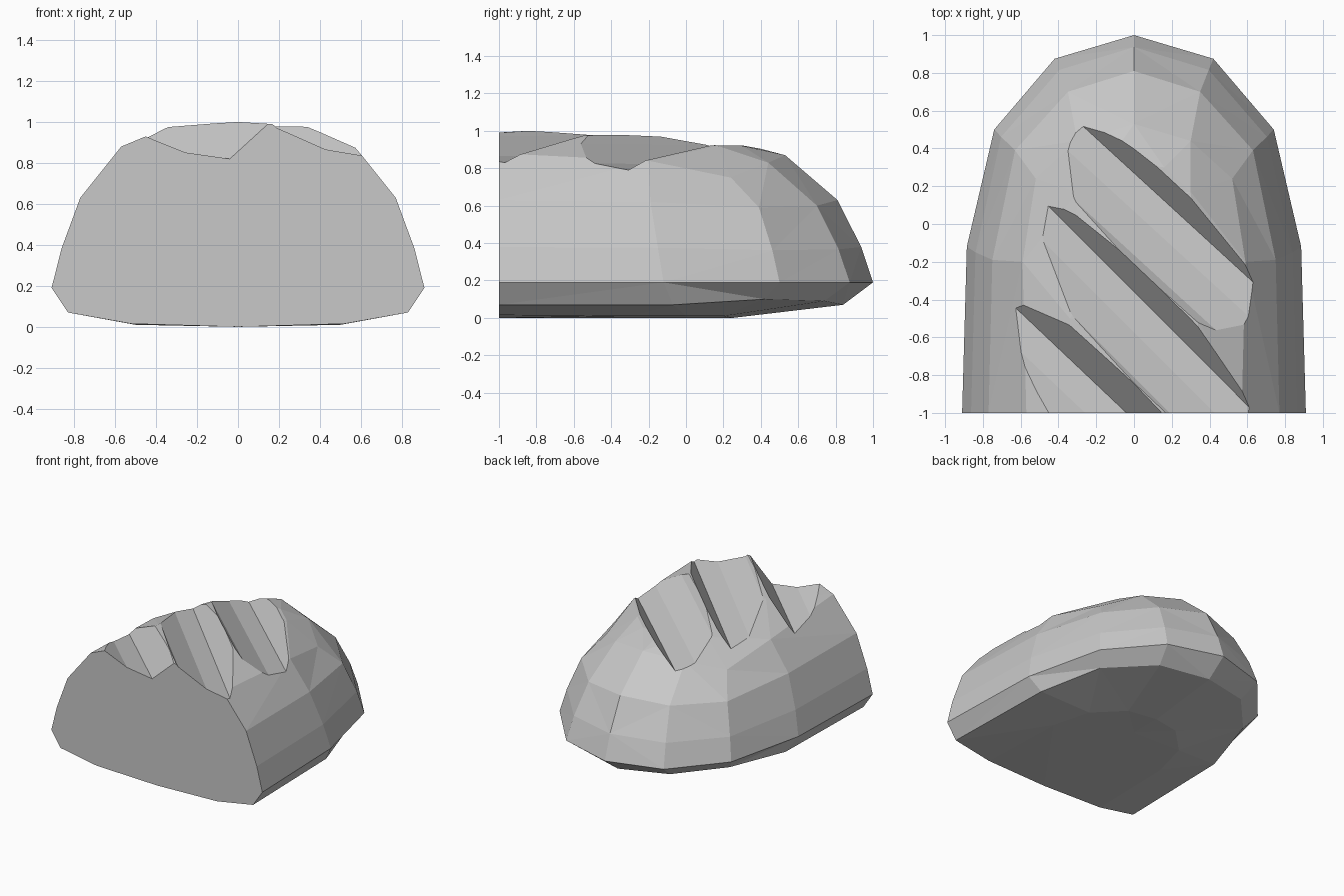
import bpy
import bmesh
from mathutils import Vector

default_cube = bpy.data.objects.get("Cube")
if default_cube:
    bpy.data.objects.remove(default_cube, do_unlink=True)

# One plain colour for the whole crust
crust = bpy.data.materials.new("light_grey_crust")
crust.use_nodes = True
colour = (0.58, 0.58, 0.58, 1)
crust.diffuse_color = colour
shader = next(n for n in crust.node_tree.nodes if n.type == "BSDF_PRINCIPLED")
shader.inputs["Base Color"].default_value = colour
shader.inputs["Roughness"].default_value = 0.8


def make_object(name, bm):
    """Turn a bmesh into a named, linked object."""
    bmesh.ops.recalc_face_normals(bm, faces=bm.faces[:])
    mesh = bpy.data.meshes.new(name)
    bm.to_mesh(mesh)
    bm.free()
    obj = bpy.data.objects.new(name, mesh)
    bpy.context.collection.objects.link(obj)
    mesh.materials.append(crust)
    return obj


# Half outlines from the cut front end round to the rounded back
underside = [(.52, -1, .015), (.5, -.3, .01), (.42, 0, .01), (.22, .2, .01), (0, .25, 0)]
base_rim = [(.83, -1, .07), (.81, -.07, .07), (.67, .42, .1), (.38, .74, .09), (0, .84, .07)]
widest = [(.91, -1, .19), (.885, -.12, .19), (.74, .5, .19), (.42, .875, .19), (0, 1, .19)]
shoulder = [(.77, -1, .63), (.75, -.19, .62), (.63, .39, .59), (.35, .7, .6), (0, .81, .63)]
brow = [(.57, -1, .88), (.59, -.2, .84), (.52, .24, .75), (.3, .44, .83), (0, .53, .87)]
crown = [(.33, -1, .98), (.34, -.5, .975), (.3, .17, .92), (.16, .3, .92), (0, .32, .925)]
ridge = [(0, -1, 1), (0, -.6, 1), (0, -.05, .97), (0, .15, .94), (0, .32, .925)]

keel = [(0, y, 0) for x, y, z in underside]
# Slightly bulged flank between the widest line and the shoulder
flank = []
for low, high in zip(widest, shoulder):
    p = Vector(low).lerp(Vector(high), 0.43)
    flank.append((p.x * 1.015, p.y * 1.02 if p.y > 0 else p.y, p.z))


def build_loaf():
    bm = bmesh.new()
    outlines = [keel, underside, base_rim, widest, flank, shoulder, brow, crown, ridge]
    for side in (1, -1):
        rows = [[bm.verts.new((x * side, y, z)) for x, y, z in line] for line in outlines]
        for lower, upper in zip(rows, rows[1:]):
            for i in range(len(lower) - 1):
                bm.faces.new((lower[i], lower[i + 1], upper[i + 1], upper[i]))
    bmesh.ops.remove_doubles(bm, verts=bm.verts[:], dist=0.0005)
    bmesh.ops.triangulate(bm, faces=bm.faces[:])
    # Flat sliced end
    open_edges = [e for e in bm.edges if e.is_boundary]
    bmesh.ops.holes_fill(bm, edges=open_edges, sides=0)
    return make_object("bread_loaf", bm)


# Slash section: distance from the valley line, and height above it
slash_section = [(-.3, .39), (0, 0), (.15, .035), (.32, .14), (.5, .38)]


def build_slash(name, start, end):
    """Prism with one steep wall and one shallow floor."""
    start, end = Vector(start), Vector(end)
    along = (end - start).normalized()
    across = along.cross(Vector((0, 0, 1))).normalized()
    bm = bmesh.new()
    ends = []
    for point in (start - along * 0.3, end + along * 0.45):
        ends.append([bm.verts.new(point + across * d + Vector((0, 0, h)))
                     for d, h in slash_section])
    first, last = ends
    count = len(first)
    for i in range(count):
        j = (i + 1) % count
        bm.faces.new((first[i], first[j], last[j], last[i]))
    bm.faces.new(first)
    bm.faces.new(last)
    cutter = make_object(name, bm)
    cutter.hide_render = True
    return cutter


loaf = build_loaf()
slashes = {
    "back_slash": ((-.24, .49, .78), (.6, -.28, .79)),
    "middle_slash": ((-.48, .12, .84), (.62, -.98, .83)),
    "front_slash": ((-.61, -.46, .8), (-.04, -1, .82)),
}

# Cut the slashes into the top
bpy.context.view_layer.objects.active = loaf
for name, (start, end) in slashes.items():
    cutter = build_slash(name, start, end)
    cut = loaf.modifiers.new(name, "BOOLEAN")
    cut.operation = "DIFFERENCE"
    cut.solver = "EXACT"
    cut.object = cutter
    bpy.ops.object.modifier_apply(modifier=cut.name)
    bpy.data.objects.remove(cutter, do_unlink=True)

for face in loaf.data.polygons:
    face.use_smooth = False
